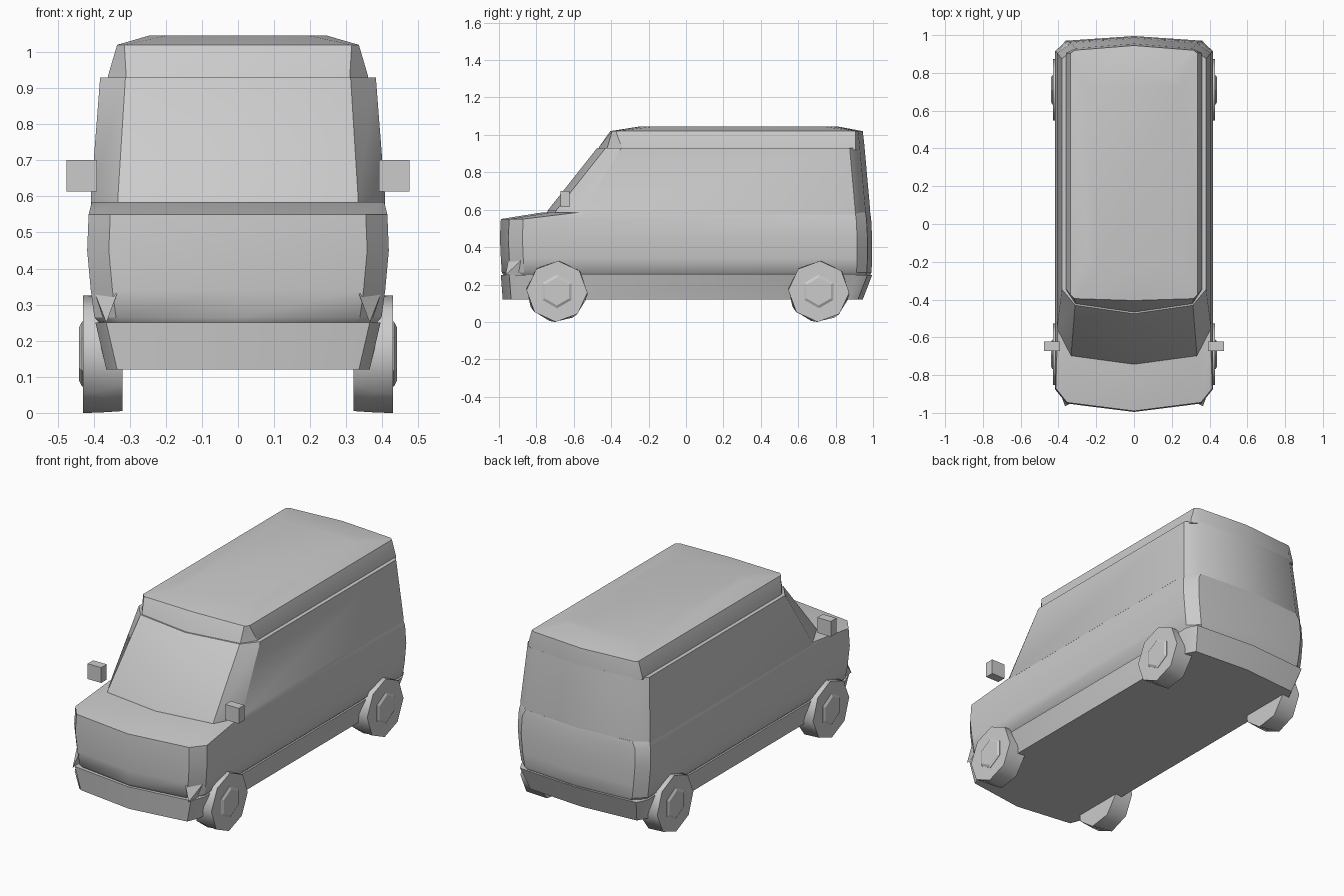
import bpy, bmesh, math
from mathutils import Vector

cube = bpy.data.objects.get("Cube")
if cube:
    bpy.data.objects.remove(cube)

grey = bpy.data.materials.new("light_grey")
grey.use_nodes = True
COLOUR = (0.6, 0.6, 0.6, 1)
grey.diffuse_color = COLOUR
grey.node_tree.nodes["Principled BSDF"].inputs["Base Color"].default_value = COLOUR


def finish(name, bm, angle=35):
    bmesh.ops.recalc_face_normals(bm, faces=bm.faces)
    mesh = bpy.data.meshes.new(name)
    bm.to_mesh(mesh)
    bm.free()
    mesh.materials.append(grey)
    obj = bpy.data.objects.new(name, mesh)
    bpy.context.collection.objects.link(obj)
    bpy.ops.object.select_all(action='DESELECT')
    bpy.context.view_layer.objects.active = obj
    obj.select_set(True)
    bpy.ops.object.shade_smooth_by_angle(angle=math.radians(angle))
    return obj


def loft(name, rings, angle=35):
    """Skin a stack of closed rings and cap both ends."""
    bm = bmesh.new()
    loops = [[bm.verts.new(p) for p in ring] for ring in rings]
    n = len(loops[0])
    for low, high in zip(loops, loops[1:]):
        for i in range(n):
            j = (i + 1) % n
            bm.faces.new((low[i], low[j], high[j], high[i]))
    bm.faces.new(loops[0])
    bm.faces.new(loops[-1])
    return finish(name, bm, angle)


def plan(z, w, front, back, cut=0.06, nose=0.045, cheek=0.12, tail=0.025, hip=0.08):
    """Level van outline: pointed nose and tail with chamfered corners."""
    half = [(w - cut, front + nose), (w, front + cheek),
            (w, back - hip), (w - cut, back - tail)]
    pts = [(0, front)] + half + [(0, back)] + [(-x, y) for x, y in reversed(half)]
    return [(x, y, z) for x, y in pts]


# Lower bumper and sill
loft("bumper_and_sill", [
    plan(0.12, 0.365, -0.98, 0.945, cut=0.03),
    plan(0.25, 0.395, -0.99, 0.995, cut=0.03)])

# Body side panels and bonnet
loft("lower_body", [
    plan(0.25, 0.385, -0.975, 0.985),
    plan(0.265, 0.398, -0.985, 0.992),
    plan(0.34, 0.408, -0.99, 0.995),
    plan(0.45, 0.418, -0.995, 0.995),
    plan(0.55, 0.414, -0.99, 0.99),
    plan(0.585, 0.405, -0.77, 0.985, cut=0.07, cheek=0.19)])

# Windscreen, side glass and rear window
loft("cabin", [
    plan(0.575, 0.408, -0.745, 0.985, cut=0.075, cheek=0.19),
    plan(0.595, 0.408, -0.74, 0.985, cut=0.075, cheek=0.19),
    plan(0.93, 0.382, -0.475, 0.955, cut=0.07, cheek=0.13)])

# Raised roof with a soft crown
loft("roof", [
    plan(0.92, 0.36, -0.47, 0.955, cut=0.05, cheek=0.12, hip=0.05),
    plan(0.935, 0.36, -0.465, 0.955, cut=0.05, cheek=0.12, hip=0.05),
    plan(1.02, 0.335, -0.405, 0.945, cut=0.02, nose=0.01, cheek=0.03, hip=0.04),
    plan(1.046, 0.245, -0.24, 0.805, cut=0.05, nose=0.01, cheek=0.08)])


def disc(x, y, r, sides, turn=0, z=0.163):
    steps = [turn + math.tau * i / sides for i in range(sides)]
    return [(x, y + r * math.sin(a), z + r * math.cos(a)) for a in steps]


for side, s in (("left", 1), ("right", -1)):
    for end, y in (("front", -0.69), ("rear", 0.71)):
        # Eight-sided tyre with a slightly twisted inner rim
        loft(f"{end}_{side}_wheel", [
            disc(s * 0.32, y, 0.163, 8, 0.25),
            disc(s * 0.39, y, 0.163, 8, 0.08),
            disc(s * 0.43, y, 0.163, 8, 0.04)], 50)
        # Six-sided hub cap
        loft(f"{end}_{side}_hub", [
            disc(s * 0.42, y, 0.09, 6),
            disc(s * 0.432, y, 0.09, 6),
            disc(s * 0.44, y, 0.075, 6)], 20)

    # Door mirror
    bm = bmesh.new()
    bmesh.ops.create_cube(bm, size=1)
    for v in bm.verts:
        v.co = Vector((s * 0.433, -0.647, 0.657)) + v.co * Vector((0.085, 0.05, 0.087))
    finish(f"{side}_mirror", bm)

    # Small pointed fin at the front corner
    bm = bmesh.new()
    pts = [(0.335, -0.95, 0.33), (0.40, -0.87, 0.34),
           (0.365, -0.965, 0.25), (0.37, -0.88, 0.25)]
    verts = [bm.verts.new((s * x, y, z)) for x, y, z in pts]
    bmesh.ops.convex_hull(bm, input=verts)
    finish(f"{side}_corner_fin", bm)
